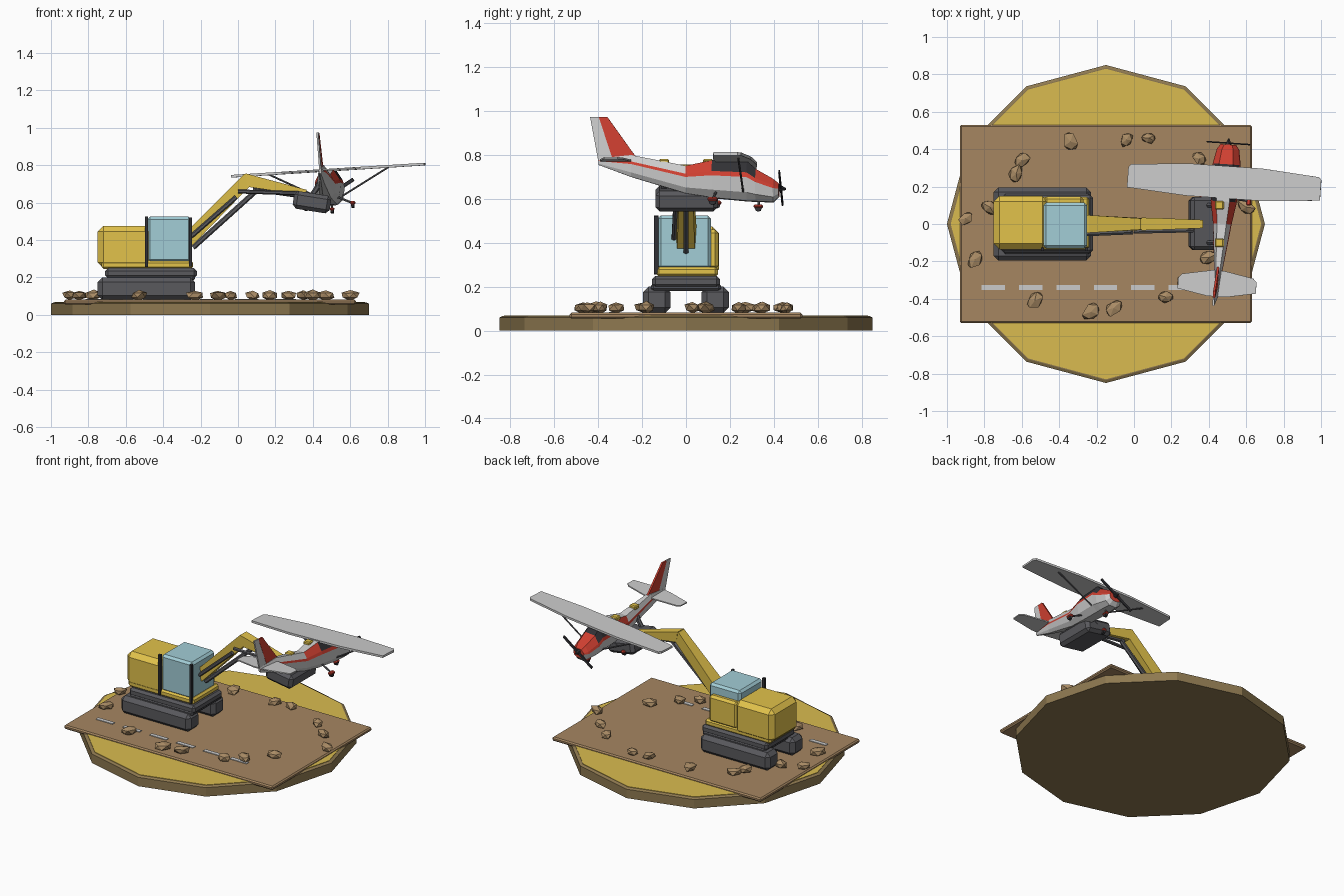
import bpy, bmesh, math, random
from mathutils import Matrix, Vector

if "Cube" in bpy.data.objects:
    bpy.data.objects.remove(bpy.data.objects["Cube"])

random.seed(4)


def material(name, rgb):
    m = bpy.data.materials.new(name)
    m.diffuse_color = (*rgb, 1)
    m.use_nodes = True
    m.node_tree.nodes["Principled BSDF"].inputs["Base Color"].default_value = m.diffuse_color
    return m


YELLOW = material("yellow", (0.76, 0.54, 0.07))
SAND = material("sand", (0.70, 0.50, 0.08))
EARTH = material("earth", (0.27, 0.19, 0.08))
DIRT = material("dirt", (0.38, 0.24, 0.12))
STONE = material("stone", (0.40, 0.26, 0.13))
DARK = material("dark_grey", (0.10, 0.10, 0.11))
BLACK = material("black", (0.03, 0.03, 0.035))
GLASS = material("glass", (0.36, 0.61, 0.67))
WHITE = material("light_grey", (0.58, 0.58, 0.59))
RED = material("red", (0.62, 0.05, 0.03))
I = Matrix.Identity(4)


def finish(name, bm, mats, M=I):
    bm.transform(M)
    bmesh.ops.recalc_face_normals(bm, faces=bm.faces[:])
    me = bpy.data.meshes.new(name)
    bm.to_mesh(me)
    bm.free()
    for m in mats if isinstance(mats, list) else [mats]:
        me.materials.append(m)
    ob = bpy.data.objects.new(name, me)
    bpy.context.collection.objects.link(ob)
    return ob


def box(name, lo, hi, mat, bevel=0, M=I):
    bm = bmesh.new()
    size = [b - a for a, b in zip(lo, hi)]
    mid = [(a + b) / 2 for a, b in zip(lo, hi)]
    bmesh.ops.create_cube(bm, size=1, matrix=Matrix.Translation(mid) @ Matrix.Diagonal((*size, 1)))
    if bevel:
        bmesh.ops.bevel(bm, geom=bm.edges[:], offset=bevel, segments=1, affect='EDGES')
    return finish(name, bm, mat, M)


def loft(name, loops, mats, M=I, paint=None):
    """Skin matching loops and cap both ends; paint(i, j) picks a material slot."""
    bm = bmesh.new()
    rings = [[bm.verts.new(p) for p in loop] for loop in loops]
    n = len(rings[0])
    bm.faces.new(rings[0])
    bm.faces.new(rings[-1]).material_index = paint(len(rings) - 2, 0) if paint else 0
    for i in range(len(rings) - 1):
        for j in range(n):
            k = (j + 1) % n
            f = bm.faces.new((rings[i][j], rings[i][k], rings[i + 1][k], rings[i + 1][j]))
            if paint:
                f.material_index = paint(i, j)
    return finish(name, bm, mats, M)


def rod(name, a, b, r, mat, sides=6, M=I):
    a, b = Vector(a), Vector(b)
    bm = bmesh.new()
    T = Matrix.Translation((a + b) / 2) @ (b - a).to_track_quat('Z', 'Y').to_matrix().to_4x4()
    bmesh.ops.create_cone(bm, cap_ends=True, segments=sides, radius1=r, radius2=r,
                          depth=(b - a).length, matrix=T)
    return finish(name, bm, mat, M)


def tapered(name, pts, mat):
    """Side profile of (x, z, half width) given depth along y."""
    return loft(name, [[(x, s * w, z) for x, z, w in pts] for s in (-1, 1)], mat)


def plate(name, pts, z, t, mat, M=I):
    return loft(name, [[(x, y, z + d) for x, y in pts] for d in (-t / 2, t / 2)], mat, M)


# Twelve-sided base, dirt slab and lane dashes
def disc(r, z):
    return [(-0.15 + r * math.cos(i * math.pi / 6), r * math.sin(i * math.pi / 6), z) for i in range(12)]


loft("base_disc", [disc(0.85, 0), disc(0.85, 0.06), disc(0.835, 0.067)], EARTH)
loft("base_sand", [disc(0.83, 0.06), disc(0.83, 0.07)], SAND)
box("dirt_slab", (-0.93, -0.53, 0.055), (0.63, 0.53, 0.082), DIRT, 0.008)
for i in range(6):
    x = -0.815 + 0.2 * i
    box("lane_dash", (x, -0.352, 0.078), (x + 0.125, -0.325, 0.086), WHITE)

# Scattered rocks
for x, y in [(-.9, .03), (-.85, -.19), (-.77, .09), (-.63, .27), (-.6, .34), (-.34, .44),
             (-.04, .45), (.08, .46), (.35, .35), (.6, .09), (-.53, -.41), (-.23, -.47),
             (-.11, -.45), (.17, -.39), (.27, -.32), (.4, -.18), (.47, .24)]:
    bm = bmesh.new()
    bmesh.ops.create_icosphere(bm, subdivisions=1, radius=1)
    for v in bm.verts:
        v.co *= random.uniform(0.8, 1.1)
    r = random.uniform(0.033, 0.042)
    T = (Matrix.Translation((x, y, 0.105)) @ Matrix.Rotation(random.uniform(0, 6.3), 4, 'Z')
         @ Matrix.Diagonal((r * 1.4, r, 0.029, 1)))
    finish("rock", bm, STONE, T)

# Excavator tracks, turntable, body and cab
for s in (-1, 1):
    y0, y1 = sorted((s * 0.07, s * 0.195))
    box("track", (-0.75, y0, 0.08), (-0.23, y1, 0.2), DARK, 0.025)
box("undercarriage", (-0.7, -0.16, 0.18), (-0.23, 0.16, 0.215), DARK, 0.012)
box("turntable", (-0.71, -0.155, 0.195), (-0.22, 0.155, 0.25), DARK, 0.015)
box("body_deck", (-0.73, -0.135, 0.245), (-0.24, 0.145, 0.29), YELLOW, 0.012)
box("engine_housing", (-0.75, -0.135, 0.25), (-0.46, 0.15, 0.475), YELLOW, 0.03)
box("side_housing", (-0.48, 0.1, 0.28), (-0.27, 0.148, 0.46), YELLOW, 0.015)
box("cab", (-0.485, -0.13, 0.28), (-0.25, 0.115, 0.525), GLASS, 0.015)
box("cab_rear_post", (-0.497, -0.145, 0.255), (-0.48, -0.125, 0.525), BLACK)
box("cab_front_post", (-0.262, -0.145, 0.26), (-0.247, -0.125, 0.52), BLACK)

# Boom, arm, rams and bucket
tapered("boom", [(-0.28, 0.37, .03), (-0.24, 0.375, .04), (0.06, 0.685, .03), (0.08, 0.735, .03),
                 (0.035, 0.755, .03), (-0.24, 0.48, .047), (-0.28, 0.45, .047)], YELLOW)
tapered("arm", [(0.05, 0.685, .032), (0.35, 0.64, .022), (0.37, 0.668, .022), (0.12, 0.735, .032),
                (0.04, 0.757, .034)], YELLOW)
rod("boom_ram", (-0.25, -0.055, 0.42), (-0.01, -0.045, 0.63), 0.012, DARK)
rod("lower_ram", (-0.24, 0, 0.36), (0.11, 0, 0.675), 0.014, DARK)
rod("arm_ram", (0.0, -0.042, 0.66), (0.33, -0.035, 0.65), 0.011, DARK)
rod("bucket_ram", (0.08, 0, 0.672), (0.34, 0, 0.635), 0.012, DARK)
tilt = Matrix.Translation((0.395, 0, 0.6)) @ Matrix.Rotation(math.radians(9), 4, 'Y')
box("bucket", (-0.1, -0.14, -0.045), (0.1, 0.145, 0.05), DARK, 0.02, tilt)
for y in (-0.1, 0.1):
    rod("claw_arm", (0.39, y, 0.63), (0.43, y, 0.69), 0.015, DARK)
    rod("claw_pin", (0.42, y, 0.68), (0.455, y, 0.765), 0.012, DARK)
    box("claw_tip", (0.432, y - 0.023, 0.755), (0.48, y + 0.023, 0.782), YELLOW, 0.006)

# Aeroplane, pitched nose-down, then rolled and turned about its middle
PIVOT = Vector((0.487, 0.2, 0.68))
P = (Matrix.Translation(PIVOT) @ Matrix.Rotation(math.radians(-4), 4, 'Z')
     @ Matrix.Rotation(math.radians(-3.6), 4, 'Y') @ Matrix.Translation((0, -0.2, -0.68)))
half = [(0.5, 1), (0.92, 0.7), (1, 0.58), (0.85, 0.2), (0.4, 0)]
section = half + [(-a, b) for a, b in reversed(half)]
stations = [(-.40, .755, .785, .008), (-.25, .70, .80, .022), (0, .625, .75, .05),
            (.12, .605, .775, .07), (.28, .59, .772, .075), (.32, .588, .735, .075),
            (.40, .585, .69, .06), (.425, .61, .67, .042)]


def livery(i, j):
    shoulder = j in (0, 8)
    if i in (3, 4) and (shoulder or (i == 4 and j == 9)):
        return 2
    if i >= 5 and (shoulder or j == 9):
        return 1
    return 1 if j in (1, 7) or (i == 2 and shoulder) else 0


loft("fuselage", [[(a * w, y, zb + b * (zt - zb)) for a, b in section] for y, zb, zt, w in stations],
     [WHITE, RED, BLACK], P, livery)


def mirrored(pts):
    return pts + [(-x, y) for x, y in reversed(pts)]


plate("wing", mirrored([(0.2, 0.31), (0.505, 0.285), (0.518, 0.27), (0.518, 0.16), (0.2, 0.137)]),
      0.774, 0.014, WHITE, P)
plate("tailplane", mirrored([(0.03, -0.25), (0.19, -0.28), (0.21, -0.3), (0.21, -0.36), (0.05, -0.39)]),
      0.774, 0.008, WHITE, P)


def upright(name, pts, t, mat):
    return loft(name, [[(s * t, y, z) for y, z in pts] for s in (-1, 1)], mat, P)


upright("tail_fin", [(-0.335, 0.78), (-0.22, 0.78), (-0.25, 0.82), (-0.36, 0.973), (-0.4, 0.973)], 0.006, RED)
upright("rudder", [(-0.4, 0.765), (-0.3, 0.77), (-0.325, 0.825), (-0.398, 0.975), (-0.44, 0.975)], 0.005, WHITE)

# Struts and landing gear
for s in (-1, 1):
    rod("wing_strut", (s * 0.32, 0.26, 0.77), (s * 0.06, 0.265, 0.63), 0.005, DARK, 6, P)
    rod("gear_leg", (s * 0.04, 0.14, 0.63), (s * 0.125, 0.13, 0.59), 0.006, DARK, 6, P)
    rod("main_wheel", (s * 0.118, 0.13, 0.582), (s * 0.134, 0.13, 0.582), 0.018, BLACK, 8, P)
    box("wheel_fairing", (s * 0.126 - 0.013, 0.107, 0.582), (s * 0.126 + 0.013, 0.153, 0.6), RED, 0.006, P)
rod("nose_leg", (0, 0.335, 0.61), (0, 0.33, 0.56), 0.006, DARK, 6, P)
rod("nose_wheel", (-0.008, 0.33, 0.558), (0.008, 0.33, 0.558), 0.016, BLACK, 8, P)
box("nose_fairing", (-0.012, 0.308, 0.558), (0.012, 0.352, 0.574), RED, 0.006, P)

# Propeller and spinner
bm = bmesh.new()
bmesh.ops.create_cone(bm, cap_ends=True, segments=8, radius1=0.02, radius2=0.004, depth=0.04)
finish("spinner", bm, BLACK, P @ Matrix.Translation((0, 0.437, 0.648)) @ Matrix.Rotation(math.radians(-99), 4, 'X'))
spin = P @ Matrix.Translation((0, 0.433, 0.65)) @ Matrix.Rotation(math.radians(-30), 4, 'Y')
box("propeller", (-0.135, -0.004, -0.01), (0.135, 0.004, 0.01), BLACK, 0.002, spin)
